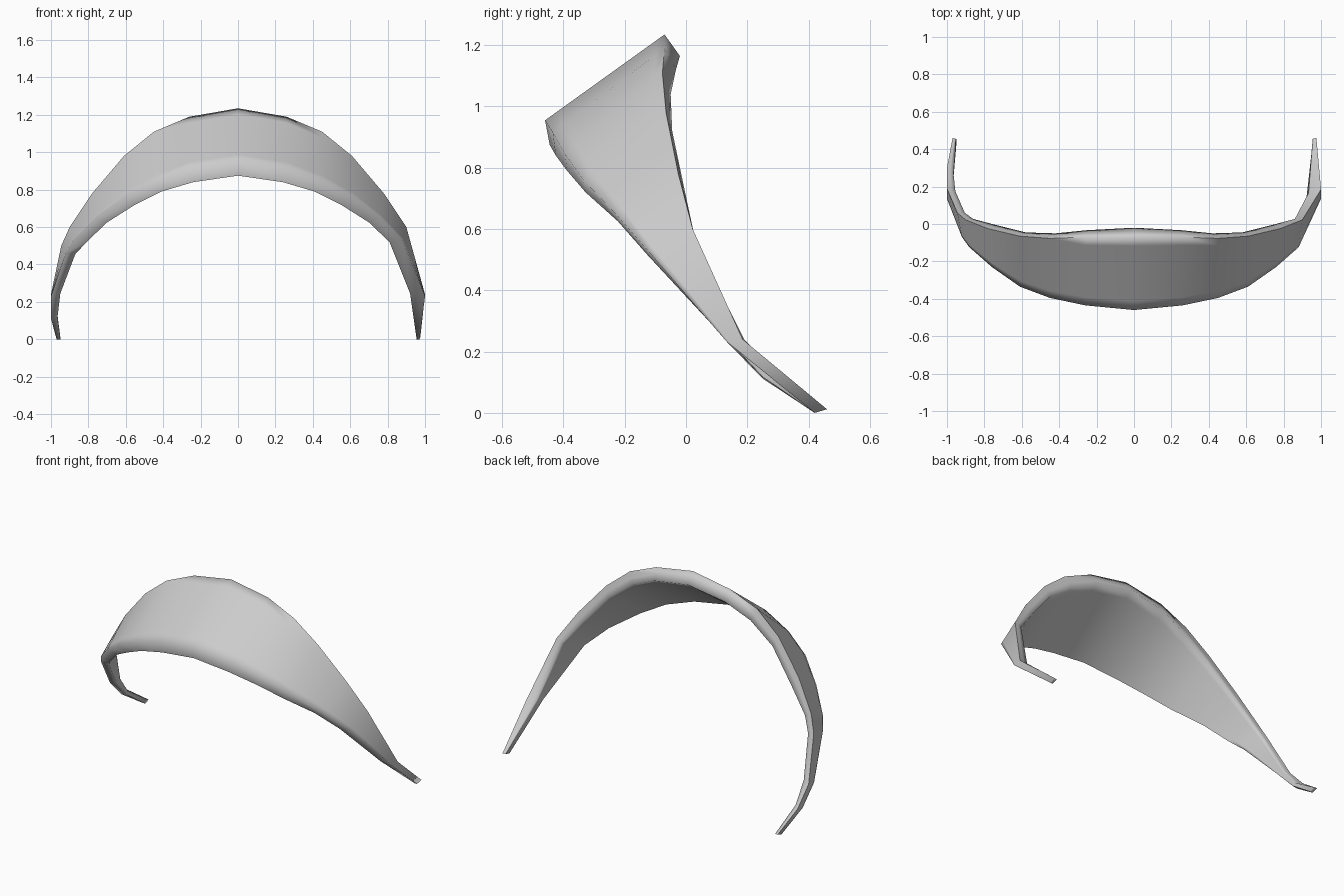
import bpy
import bmesh
import math
from mathutils import Vector

# Remove the default cube only
default_cube = bpy.data.objects.get("Cube")
if default_cube:
    bpy.data.objects.remove(default_cube, do_unlink=True)


def make_material(name, colour):
    material = bpy.data.materials.new(name)
    material.use_nodes = True
    material.diffuse_color = colour
    shader = material.node_tree.nodes["Principled BSDF"]
    shader.inputs["Base Color"].default_value = colour
    shader.inputs["Roughness"].default_value = 0.6
    return material


# Four rails of the shell, from the middle outwards to one side
upper_outer = [(0, -.07, 1.235), (.26, -.07, 1.19), (.45, -.077, 1.11),
               (.61, -.065, .98), (.78, -.025, .78), (.9, .022, .6)]
lower_outer = [(0, -.46, .955), (.26, -.435, .915), (.45, -.395, .845),
               (.61, -.335, .76), (.76, -.23, .65), (.88, -.125, .53)]
lower_inner = [(0, -.445, .875), (.24, -.425, .84), (.41, -.388, .79),
               (.55, -.328, .72), (.7, -.222, .625), (.81, -.13, .52)]
upper_inner = [(0, -.02, 1.165), (.25, -.033, 1.12), (.42, -.05, 1.04),
               (.58, -.045, .92), (.74, -.005, .73), (.86, .027, .58)]
half_rings = list(zip(upper_outer, lower_outer, lower_inner, upper_inner))

# Thin arm on the left: one bend and a tip
left_arm = [
    [(1, .185, .24), (1, .135, .23), (.92, .125, .245), (.935, .17, .25)],
    [(.975, .46, .012), (.97, .42, 0), (.955, .42, 0), (.955, .455, .012)],
]

# Thin arm on the right: a longer, rounder hook
right_arm = [
    [(-.945, .06, .5), (-.92, -.07, .465), (-.87, -.06, .455), (-.905, .06, .49)],
    [(-1, .19, .24), (-1, .135, .23), (-.95, .13, .245), (-.955, .175, .25)],
    [(-1, .3, .125), (-1, .25, .112), (-.965, .25, .118), (-.965, .27, .13)],
    [(-.97, .46, .012), (-.97, .42, 0), (-.95, .42, 0), (-.95, .455, .012)],
]


def mirrored(ring):
    return [(-x, y, z) for x, y, z in ring]


def section(ring):
    """Closed cross-section with support loops beside the rim and lower lip."""
    top, front, lip, back = (Vector(point) for point in ring)
    outer = [top.lerp(front, t) for t in (0.12, 0.5, 0.88)]
    inner = [lip.lerp(back, t) for t in (0.12, 0.5, 0.88)]
    rim_middle = top.lerp(back, 0.5)
    return [top, *outer, front, lip, *inner, back, rim_middle]


# Order all sections from the right tip over the crown to the left tip
rings = right_arm[::-1]
rings += [mirrored(ring) for ring in half_rings[:0:-1]]
rings += half_rings + left_arm

# Bridge neighbouring sections and cap both tips
bm = bmesh.new()
loops = [[bm.verts.new(point) for point in section(ring)] for ring in rings]
for first, second in zip(loops, loops[1:]):
    count = len(first)
    for i in range(count):
        j = (i + 1) % count
        bm.faces.new((first[i], first[j], second[j], second[i]))
bm.faces.new(loops[0])
bm.faces.new(loops[-1])
bmesh.ops.recalc_face_normals(bm, faces=bm.faces)

mesh = bpy.data.meshes.new("curved_visor")
bm.to_mesh(mesh)
bm.free()
mesh.materials.append(make_material("light_grey", (0.6, 0.6, 0.6, 1)))

visor = bpy.data.objects.new("curved_visor", mesh)
bpy.context.collection.objects.link(visor)

# Smooth the shell, rim and lip, keep the sharpest inner edges crisp
bpy.ops.object.select_all(action="DESELECT")
visor.select_set(True)
bpy.context.view_layer.objects.active = visor
bpy.ops.object.shade_smooth_by_angle(angle=math.radians(95))
